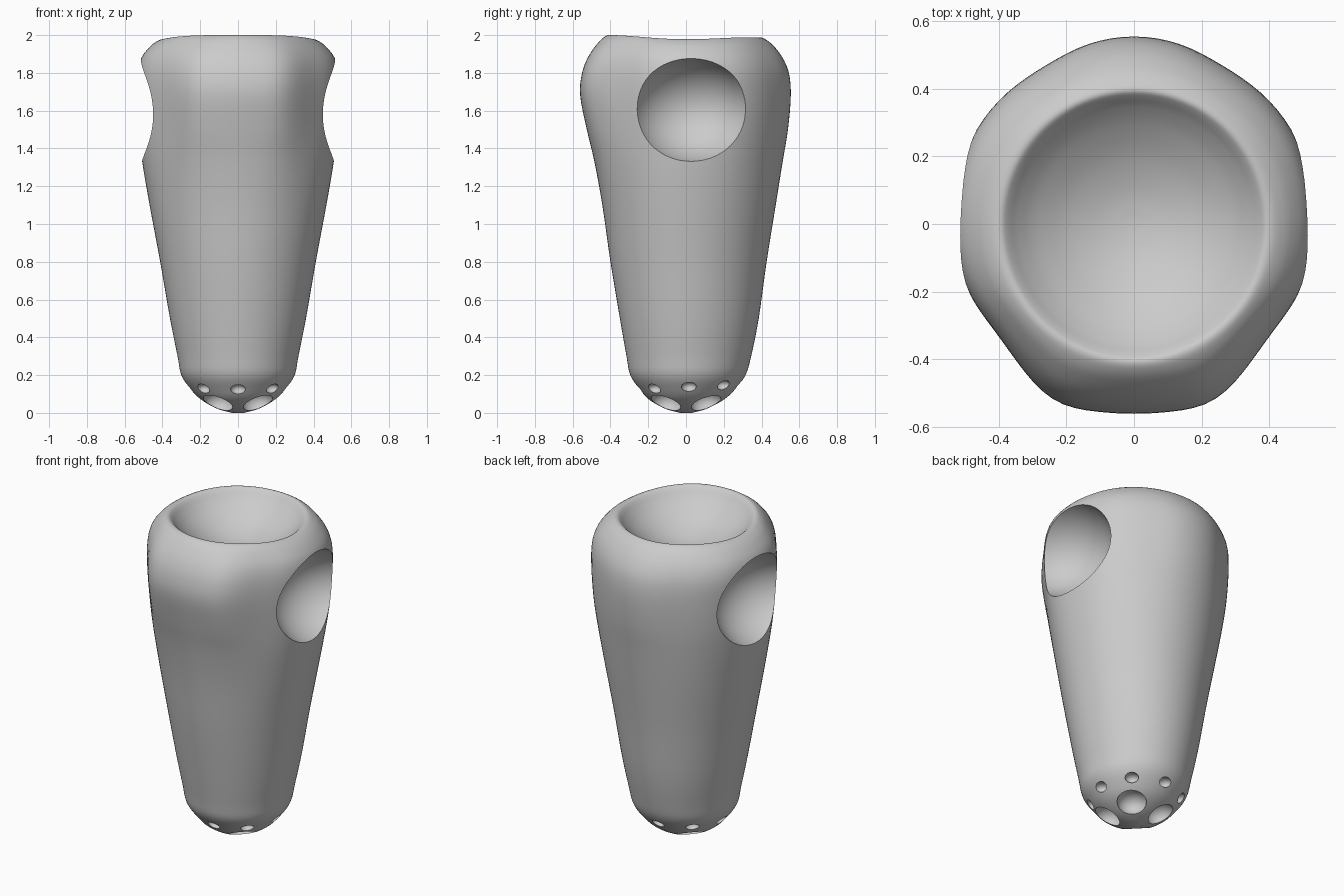
import bpy, bmesh
from math import sin, cos, pi, radians, exp, degrees, asin
from mathutils import Vector

if "Cube" in bpy.data.objects:
    bpy.data.objects.remove(bpy.data.objects["Cube"])

SEG = 96
STEPS = 4

# Profile rows: height, half width in x, front reach, back reach, strength of the corner shaping
OUTER = [
    (0.000, 0.03, 0.03, 0.03, 0), (0.022, 0.11, 0.11, 0.11, 0),
    (0.070, 0.195, 0.195, 0.20, 0), (0.125, 0.25, 0.245, 0.26, 0),
    (0.200, 0.30, 0.295, 0.315, 0), (0.300, 0.32, 0.315, 0.345, 0),
    (0.500, 0.36, 0.35, 0.385, 0), (0.800, 0.412, 0.40, 0.427, 0),
    (1.100, 0.468, 0.443, 0.475, .1), (1.330, 0.507, 0.485, 0.512, .4),
    (1.500, 0.525, 0.525, 0.540, .8), (1.680, 0.532, 0.56, 0.555, 1),
    (1.800, 0.532, 0.55, 0.545, 1), (1.890, 0.512, 0.515, 0.51, .8),
    (1.960, 0.465, 0.465, 0.46, .5), (1.992, 0.425, 0.43, 0.42, .2),
    (2.000, 0.395, 0.405, 0.395, 0),
]
BOWL = [
    (1.985, 0.372, 0.385, 0.375, 0), (1.950, 0.342, 0.355, 0.345, 0),
    (1.900, 0.29, 0.30, 0.29, 0), (1.840, 0.20, 0.21, 0.20, 0),
    (1.800, 0.10, 0.10, 0.10, 0), (1.788, 0.02, 0.02, 0.02, 0),
]


def smooth_rows(rows):
    """Catmull-Rom interpolation through the profile rows."""
    out = []
    pts = [Vector(r) for r in rows]
    for i in range(len(pts) - 1):
        a, b = pts[max(i - 1, 0)], pts[i]
        c, d = pts[i + 1], pts[min(i + 2, len(pts) - 1)]
        for k in range(STEPS):
            t = k / STEPS
            out.append(0.5 * (2 * b + (c - a) * t + (2 * a - 5 * b + 4 * c - d) * t * t
                              + (3 * b - a - 3 * c + d) * t ** 3))
    out.append(pts[-1])
    return out


def corner_shape(a):
    """Fuller front corners with flats beside them, softer shoulders at the back."""
    deg = degrees(asin(min(abs(sin(a)), 1)))

    def bump(at, width):
        return exp(-((deg - at) / width) ** 2)
    if sin(a) < 0:
        return 0.03 * bump(66, 12) - 0.042 * bump(38, 16)
    return 0.008 * bump(28, 12) - 0.022 * bump(60, 15)


# Body: lofted rings running up the outside, over the rim and into the bowl
bm = bmesh.new()
rings = []
for z, rx, rf, rb, shape in smooth_rows(OUTER + BOWL):
    ring = []
    for i in range(SEG):
        a = 2 * pi * i / SEG
        f = 1 + shape * corner_shape(a)
        x = rx * cos(a) * f
        y = (rb if sin(a) > 0 else rf) * sin(a) * f
        w = min(max((z - 1.8) / 0.18, 0), 1)
        dip = 0.022 * cos(a) ** 4 + (0.014 if sin(a) > 0 else 0) * sin(a) ** 2
        ring.append(bm.verts.new((x, y, max(z, 0) - w * dip)))
    rings.append(ring)
for lo, hi in zip(rings, rings[1:]):
    for i in range(SEG):
        j = (i + 1) % SEG
        bm.faces.new((lo[i], lo[j], hi[j], hi[i]))
bm.faces.new(rings[0][::-1])
bm.faces.new(rings[-1])
bmesh.ops.recalc_face_normals(bm, faces=bm.faces)
mesh = bpy.data.meshes.new("body")
bm.to_mesh(mesh)
bm.free()
body = bpy.data.objects.new("body", mesh)
bpy.context.collection.objects.link(body)

cutters = []


def cut(name, loc, size, seg=32):
    """Carve an ellipsoid hollow out of the body."""
    bpy.ops.mesh.primitive_uv_sphere_add(segments=seg, ring_count=seg // 2, location=loc)
    ob = bpy.context.object
    ob.name = name
    ob.scale = size
    ob.hide_render = True
    mod = body.modifiers.new(name, 'BOOLEAN')
    mod.operation = 'DIFFERENCE'
    mod.solver = 'EXACT'
    mod.object = ob
    cutters.append(ob)


# Side sockets
for s in (-1, 1):
    cut("side_socket_cutter", (s * 0.62, 0.032, 1.603), (0.34, 0.336, 0.288), 64)

# Small ring of holes and four larger hollows on the rounded base
for i in range(8):
    a = i * pi / 4
    y = 0.015 + 0.257 * sin(a)
    cut("small_hole_cutter", (0.257 * cos(a), y, 0.138 + 0.05 * y), (0.04, 0.04, 0.028), 16)
for i in range(4):
    a = pi / 4 + i * pi / 2
    cut("base_hollow_cutter", (0.15 * cos(a), 0.15 * sin(a), 0.055), (0.085, 0.085, 0.07), 24)

# Apply the cuts and smooth the result
bpy.ops.object.select_all(action='DESELECT')
body.select_set(True)
bpy.context.view_layer.objects.active = body
for mod in list(body.modifiers):
    bpy.ops.object.modifier_apply(modifier=mod.name)
for ob in cutters:
    bpy.data.objects.remove(ob, do_unlink=True)
bpy.ops.object.shade_smooth_by_angle(angle=radians(35))
